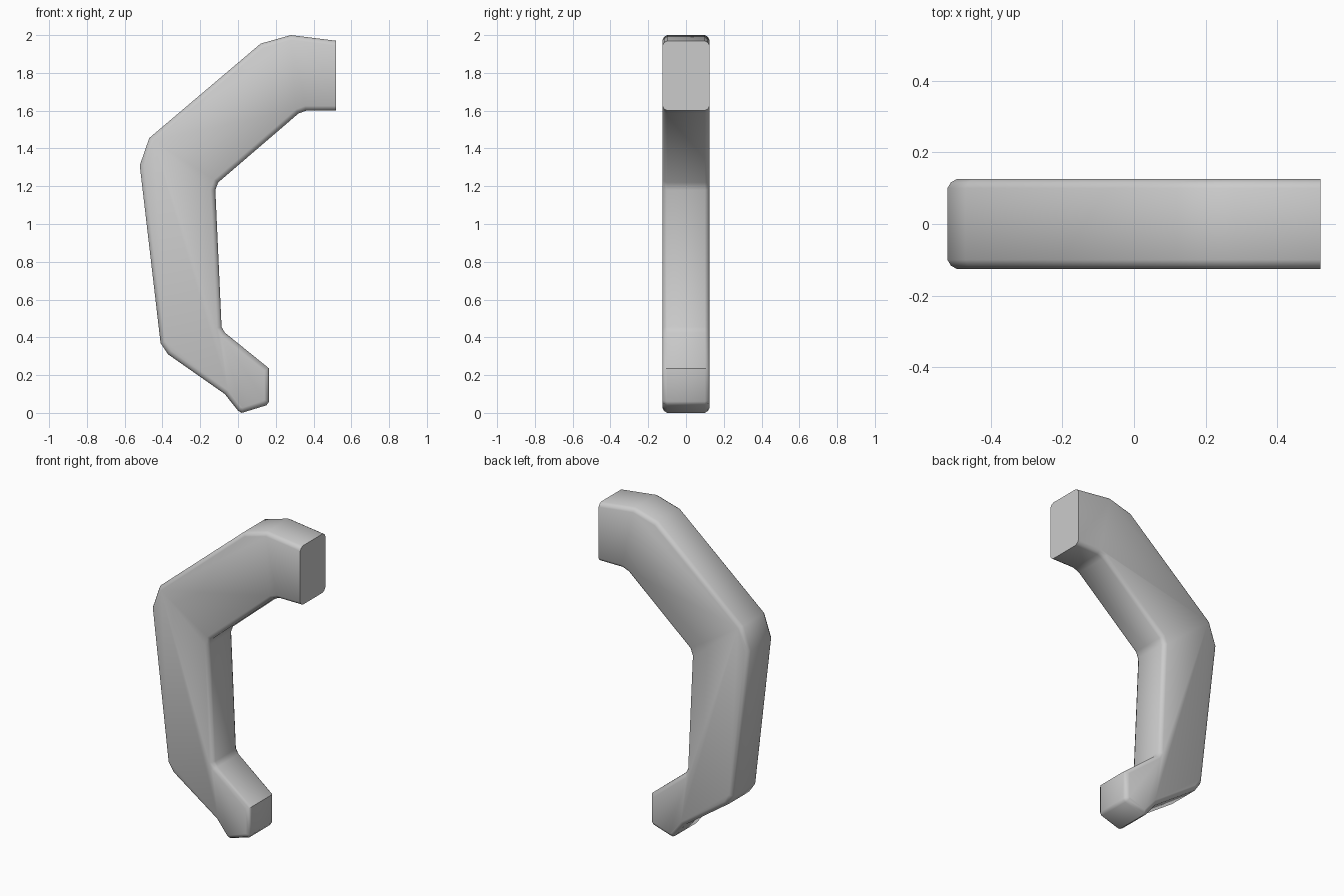
import bpy, bmesh, math

if "Cube" in bpy.data.objects:
    bpy.data.objects.remove(bpy.data.objects["Cube"])

# Side outline of the bracket (x, z)
OUTLINE = [(0.52, 1.97), (0.28, 2.0), (0.12, 1.955), (-0.47, 1.455), (-0.52, 1.31),
           (-0.41, 0.37), (-0.37, 0.31), (-0.07, 0.10), (0.0, 0.012), (0.02, 0.0),
           (0.15, 0.04), (0.165, 0.06), (0.165, 0.235), (-0.07, 0.425), (-0.087, 0.455),
           (-0.12, 1.18), (-0.105, 1.22), (0.32, 1.585), (0.36, 1.6), (0.52, 1.6)]
HALF = 0.125      # half thickness
BEVEL = 0.025     # rim bevel

bm = bmesh.new()
face = bm.faces.new([bm.verts.new((x, -HALF, z)) for x, z in OUTLINE])
ext = bmesh.ops.extrude_face_region(bm, geom=[face])
bmesh.ops.translate(bm, vec=(0, 2 * HALF, 0),
                    verts=[g for g in ext["geom"] if isinstance(g, bmesh.types.BMVert)])
bmesh.ops.recalc_face_normals(bm, faces=bm.faces)

# Bevel both rims, leaving the flat mounting end sharp
rim = [e for e in bm.edges
       if abs(e.verts[0].co.y - e.verts[1].co.y) < 1e-5
       and not all(v.co.x > 0.51 for v in e.verts)]
bmesh.ops.bevel(bm, geom=rim, offset=BEVEL, segments=2, profile=0.4,
                affect='EDGES', clamp_overlap=True)

mesh = bpy.data.meshes.new("bent_handle")
bm.to_mesh(mesh)
bm.free()
handle = bpy.data.objects.new("bent_handle", mesh)
bpy.context.collection.objects.link(handle)

# Plain grey finish
grey = bpy.data.materials.new("grey")
grey.diffuse_color = (0.6, 0.6, 0.6, 1)
grey.use_nodes = True
grey.node_tree.nodes["Principled BSDF"].inputs["Base Color"].default_value = grey.diffuse_color
mesh.materials.append(grey)

bpy.context.view_layer.objects.active = handle
handle.select_set(True)
bpy.ops.object.shade_smooth_by_angle(angle=math.radians(40))
